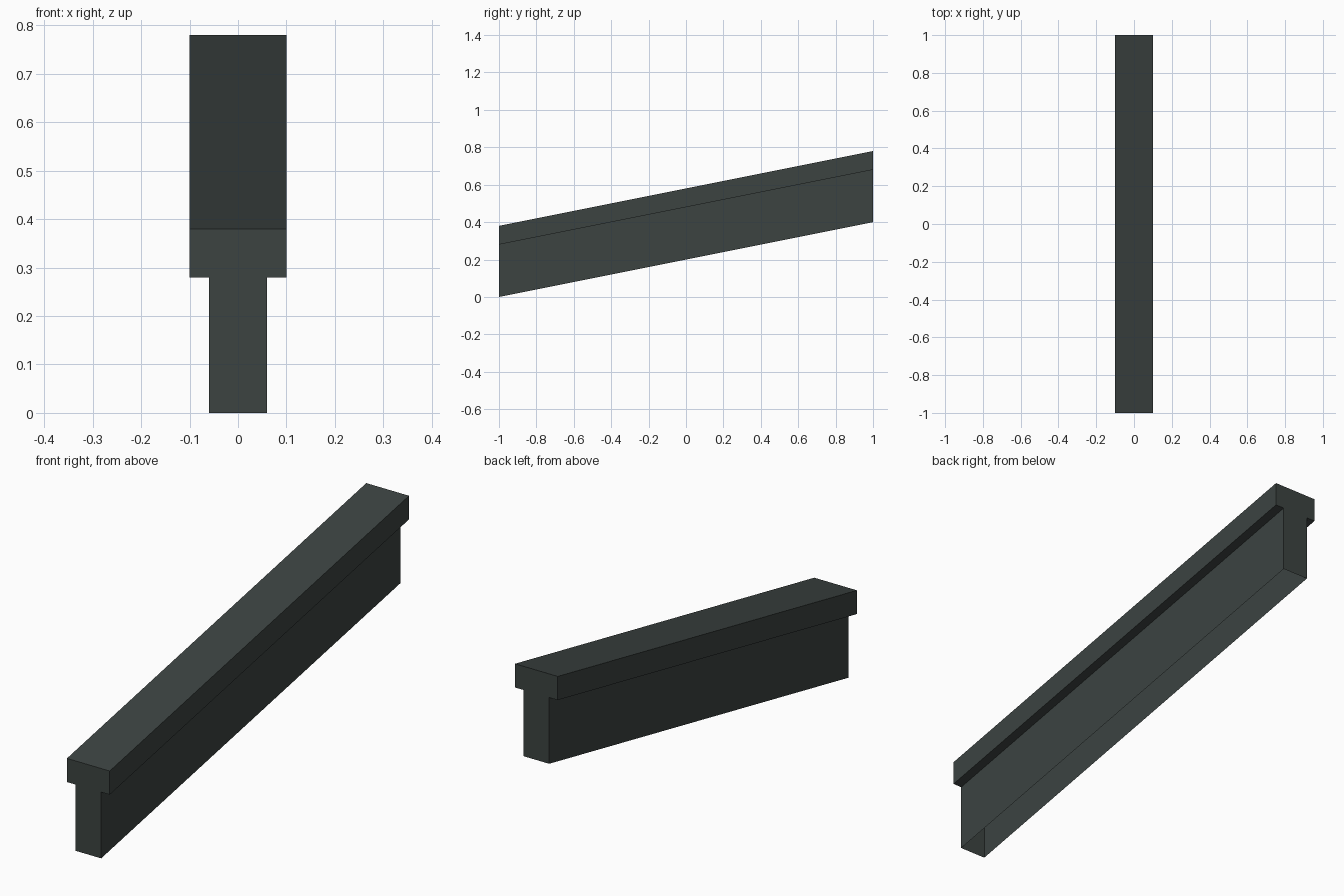
import bpy, bmesh

if "Cube" in bpy.data.objects:
    bpy.data.objects.remove(bpy.data.objects["Cube"])

SLOPE = 0.2  # rise per unit of length

mat = bpy.data.materials.new("dark slate")
mat.diffuse_color = (0.045, 0.056, 0.053, 1)
mat.use_nodes = True
mat.node_tree.nodes["Principled BSDF"].inputs["Base Color"].default_value = mat.diffuse_color

# T-shaped cross-section (x, z), starting and ending at the open underside
half = [(0.06, 0.0), (0.06, 0.28), (0.10, 0.28), (0.10, 0.38)]
profile = half + [(-x, z) for x, z in reversed(half)]

bm = bmesh.new()


def section(y):
    return [bm.verts.new((x, y, z + SLOPE * (y + 1))) for x, z in profile]


low, high = section(-1), section(1)

# end faces
bm.faces.new(low)
bm.faces.new(high[::-1])

# long sides, cap underside and top; the bottom stays open
for i in range(len(profile) - 1):
    bm.faces.new((low[i], high[i], high[i + 1], low[i + 1]))
bmesh.ops.recalc_face_normals(bm, faces=bm.faces)

mesh = bpy.data.meshes.new("sloped_wall")
bm.to_mesh(mesh)
bm.free()
mesh.materials.append(mat)
wall = bpy.data.objects.new("sloped_wall", mesh)
bpy.context.collection.objects.link(wall)
